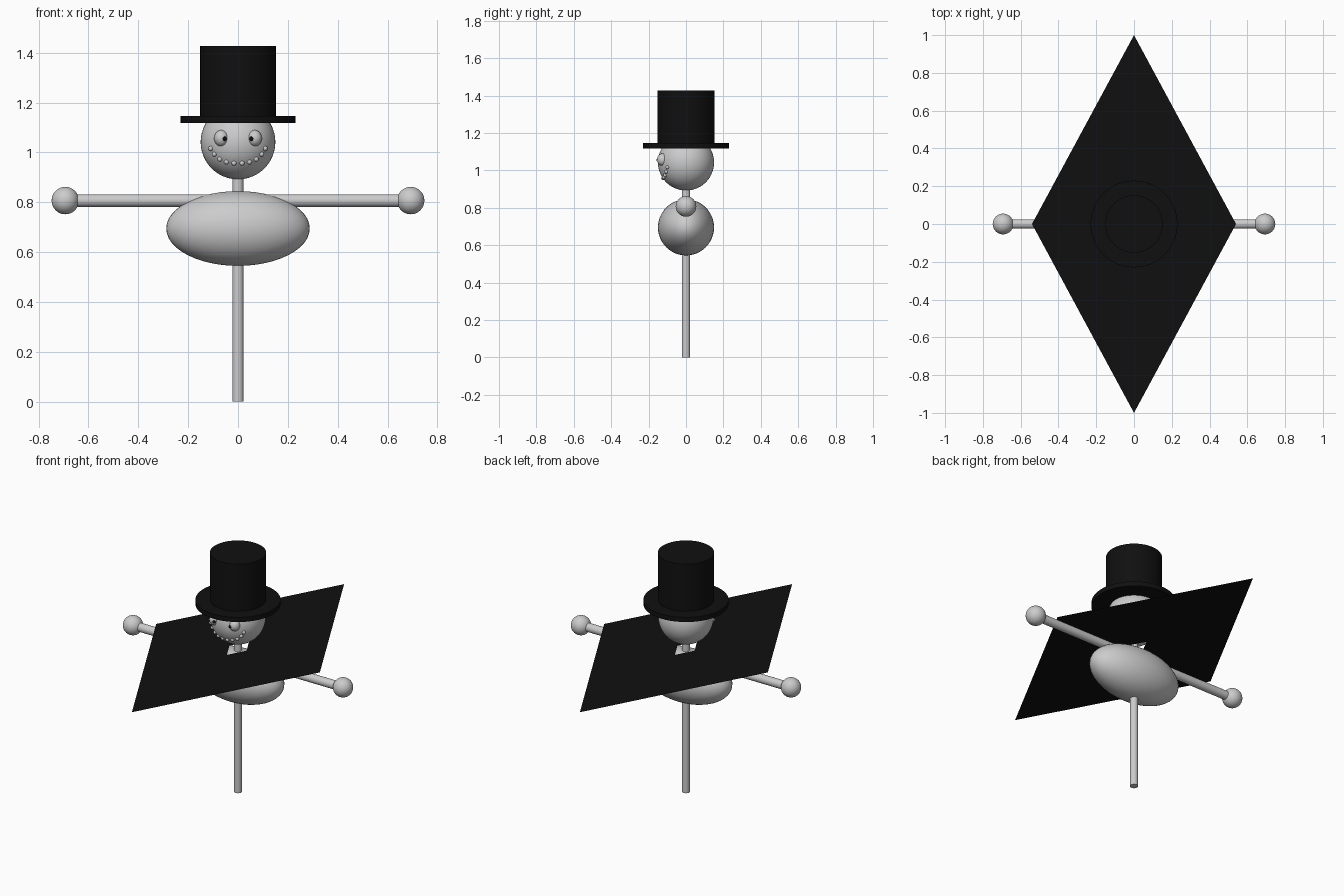
import bpy, bmesh
from math import sqrt, pi

if "Cube" in bpy.data.objects:
    bpy.data.objects.remove(bpy.data.objects["Cube"])

black = bpy.data.materials.new("black")
black.diffuse_color = (0.005, 0.005, 0.005, 1)
black.use_nodes = True
black.node_tree.nodes["Principled BSDF"].inputs["Base Color"].default_value = black.diffuse_color
HEAD_Z, HEAD_R = 1.042, 0.15


def finish(ob, name, mat=None):
    ob.name = name
    if mat:
        ob.data.materials.append(mat)
    bpy.ops.object.shade_smooth_by_angle()
    return ob


def ball(name, loc, size, mat=None, seg=32):
    bpy.ops.mesh.primitive_uv_sphere_add(segments=seg, ring_count=seg // 2, radius=1, location=loc)
    ob = bpy.context.object
    ob.scale = size
    bpy.ops.object.transform_apply(location=False, rotation=False, scale=True)
    return finish(ob, name, mat)


def rod(name, r, length, loc, rot=(0, 0, 0), mat=None, sides=32):
    bpy.ops.mesh.primitive_cylinder_add(vertices=sides, radius=r, depth=length, location=loc, rotation=rot)
    return finish(bpy.context.object, name, mat)


def on_head(x, z):
    # point on the front of the head
    return (x, -sqrt(HEAD_R ** 2 - x * x - (z - HEAD_Z) ** 2), z)


# Frame and stuffed body
rod("post", 0.022, 0.95, (0, 0, 0.475))
rod("arm_bar", 0.025, 1.38, (0, 0, 0.807), (0, pi / 2, 0))
ball("body", (0, 0, 0.695), (0.288, 0.15, 0.15), seg=48)
ball("head", (0, 0, HEAD_Z), (HEAD_R,) * 3, seg=48)

# Hands, eyes and pupils, mirrored
for side, s in (("left", -1), ("right", 1)):
    ball(side + "_hand", (s * 0.693, 0, 0.807), (0.055,) * 3)
    ball(side + "_eye", (s * 0.067, -0.125, 1.057), (0.029, 0.03, 0.033), seg=24)
    ball(side + "_pupil", (s * 0.054, -0.149, 1.055), (0.009,) * 3, black, 16)
    # Smile beads
    for i, (x, z) in enumerate([(0.016, 0.957), (0.046, 0.962), (0.073, 0.973),
                                (0.095, 0.993), (0.109, 1.016)]):
        ball(f"{side}_smile_bead_{i}", on_head(s * x, z), (0.01,) * 3, seg=16)

# Top hat
rod("hat_brim", 0.23, 0.028, (0, 0, 1.132), mat=black, sides=48)
rod("hat_crown", 0.152, 0.295, (0, 0, 1.2795), mat=black, sides=48)

# Flat diamond cape with a diamond neck opening
bm = bmesh.new()
corners = [(0.54, 0), (0, 1), (-0.54, 0), (0, -1)]
outer, inner = [[bm.verts.new((x * k, y * k, 0.855)) for x, y in corners] for k in (1, 0.105)]
for i in range(4):
    j = (i + 1) % 4
    bm.faces.new((outer[i], outer[j], inner[j], inner[i]))
mesh = bpy.data.meshes.new("cape")
bm.to_mesh(mesh)
bm.free()
mesh.materials.append(black)
bpy.context.collection.objects.link(bpy.data.objects.new("cape", mesh))
